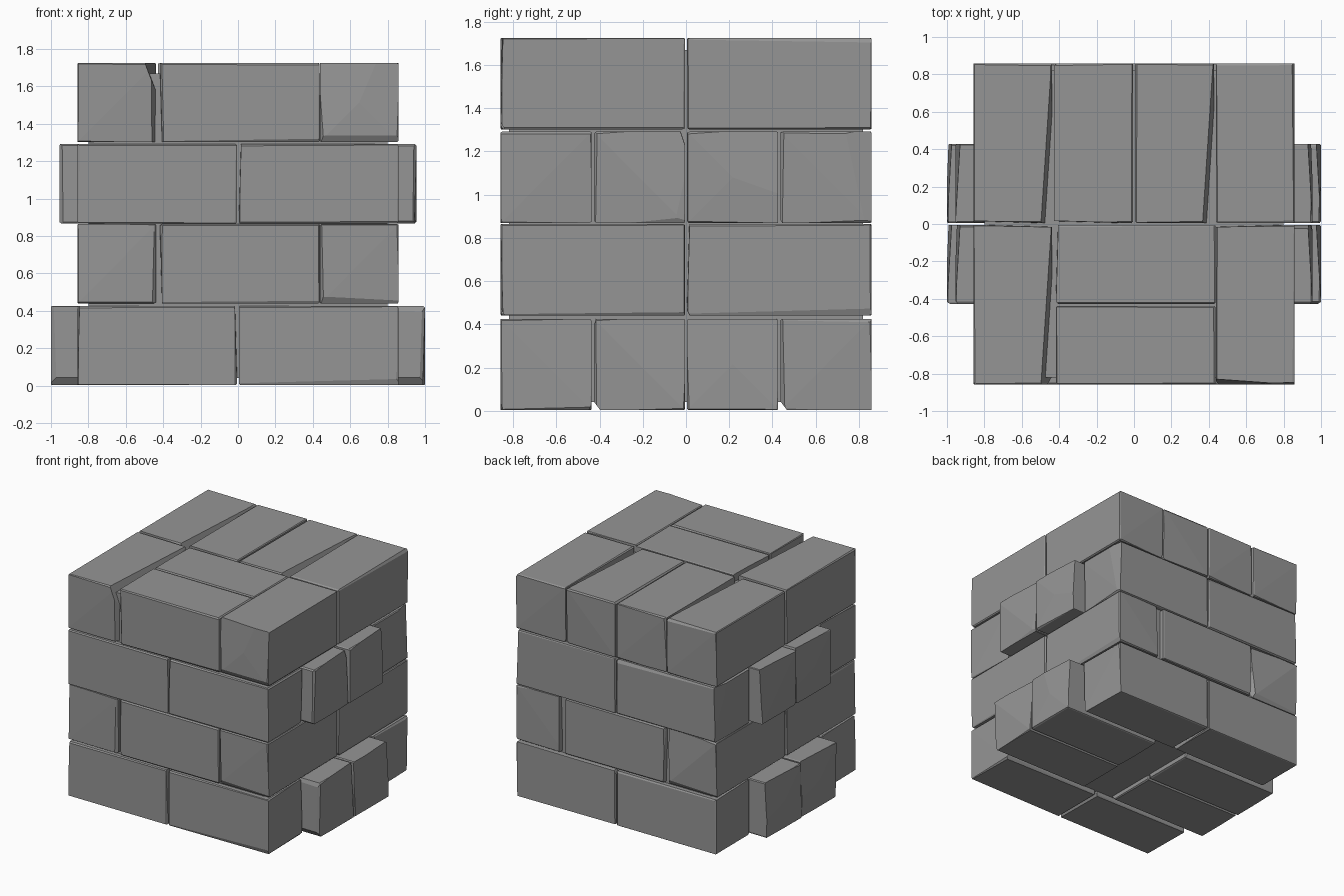
import bpy, bmesh, random
from mathutils import Vector

if "Cube" in bpy.data.objects:
    bpy.data.objects.remove(bpy.data.objects["Cube"])

random.seed(4)
LONG, SHORT, TALL = 0.427, 0.2105, 0.2115      # brick half sizes
P = 0.216                                      # half of the course pitch
LEVEL = [0.2145, 0.652, 1.08, 1.514]           # centre height of each course

STONE = bpy.data.materials.new("dark_stone")
STONE.diffuse_color = (0.3, 0.3, 0.3, 1)
STONE.use_nodes = True
STONE.node_tree.nodes["Principled BSDF"].inputs["Base Color"].default_value = STONE.diffuse_color


def slice_off(bm, a, b, c, outward):
    """Cut the mesh on the plane a-b-c, dropping the outward side."""
    n = (b - a).cross(c - a)
    if n.length < 1e-9:
        return
    n.normalize()
    if n.dot(outward) < 0:
        n = -n
    geom = bm.verts[:] + bm.edges[:] + bm.faces[:]
    cut = bmesh.ops.bisect_plane(bm, geom=geom, dist=1e-5, plane_co=a, plane_no=n,
                                 clear_outer=True)
    edges = [e for e in cut['geom_cut'] if isinstance(e, bmesh.types.BMEdge) and e.is_boundary]
    if edges:
        bmesh.ops.holes_fill(bm, edges=edges, sides=0)


def chip_edge(bm, h, axis, s1, s2, d0, d1, depth):
    """Tapering chamfer along one edge; d0/d1 are widths at its two ends."""
    i, j = [k for k in range(3) if k != axis]
    u, v = Vector(), Vector()
    u[i], v[j] = s1, s2
    start = u * h[i] + v * h[j]
    end = start.copy()
    start[axis], end[axis] = -h[axis], h[axis]
    slice_off(bm, start - u * d0, start - v * depth, end - u * d1, u + v)


def chip_end(bm, h, axis, sgn, s1, s2, d):
    """Tilt half of an end face, split along its diagonal."""
    i, j = [k for k in range(3) if k != axis]

    def corner(a, b, inset=0):
        p = Vector()
        p[axis], p[i], p[j] = sgn * (h[axis] - inset), a * h[i], b * h[j]
        return p
    out = Vector()
    out[axis] = sgn
    slice_off(bm, corner(-s1, s2), corner(s1, -s2), corner(s1, s2, d), out)


def add_object(name, bm, location):
    bmesh.ops.recalc_face_normals(bm, faces=bm.faces)
    me = bpy.data.meshes.new(name)
    bm.to_mesh(me)
    bm.free()
    me.materials.append(STONE)
    ob = bpy.data.objects.new(name, me)
    ob.location = location
    bpy.context.collection.objects.link(ob)


def brick(name, course, x, y, axis, chips=(), ends=()):
    h = [SHORT, SHORT, TALL]
    h[axis] = LONG
    bm = bmesh.new()
    bmesh.ops.create_cube(bm, size=2)
    bmesh.ops.scale(bm, vec=h, verts=bm.verts)
    # large chiselled chips first, then small worn edges
    for c in chips:
        chip_edge(bm, h, *c)
    for e in ends:
        chip_end(bm, h, axis, *e)
    for s in (-1, 1):
        chip_end(bm, h, axis, s, random.choice((-1, 1)), random.choice((-1, 1)), 0.012)
    for a in range(3):
        for s1 in (-1, 1):
            for s2 in (-1, 1):
                r = random.uniform
                chip_edge(bm, h, a, s1, s2, r(.003, .013), r(.003, .013), r(.003, .01))
    add_object(name, bm, (x, y, LEVEL[course]))


# chips: (edge axis, side, side, width at -end, width at +end, depth)
def taper(f):       # long edge worn towards one end, plus that end's upright edge
    w = (.06, .004) if f > 0 else (.004, .06)
    return [(1, f, 1, *w, .16), (2, f, -f, .03, .025, .05)]


def split(f):       # lower end edge broken away
    return [(0, -f, -1, .02, .02, .035), (2, -f, -f, .02, .01, .03)]


# mortar core that closes the joints
core = bmesh.new()
bmesh.ops.create_cube(core, size=2)
bmesh.ops.scale(core, vec=(0.8, 0.82, 0.815), verts=core.verts)
add_object("mortar_core", core, (0, 0, 0.855))

# courses 1 and 3: stretchers along x, inner pairs pushed outwards
for course, out in ((0, 0.573), (2, 0.528)):
    for s in (-1, 1):
        side = "right" if s > 0 else "left"
        for k in (-3, -1, 1, 3):
            inner = abs(k) == 1
            chips = []
            if k in (-1, 3):
                if course == 0:
                    chips = [(0, -1, -1, .03, .03, .04), (2, s, -1, .03, .015, .02)]
                else:
                    chips = [(2, s, -1, .02, .015, .02), (2, s, 1, .005, .02, .03)]
                    if inner:
                        chips.append((0, 1, 1, .01, .02, .03))
            ends = [(s, 1, 1, .025)] if inner else []
            brick(f"course{course + 1}_{side}_brick", course, s * (out if inner else 2 * P),
                  k * P, 0, chips, ends)

# course 2: bricks along y on both sides, stretchers between them
for f in (1, -1):
    brick("course2_side_brick", 1, -3 * f * P, -2 * f * P, 1,
          taper(f) if f < 0 else [(2, 1, -1, .02, .01, .02)])
    brick("course2_side_brick", 1, 3 * f * P, -2 * f * P, 1, split(f),
          [(-f, -f, 1, .03)] if f < 0 else [])
for k in (-3, -1, 1, 3):
    brick("course2_middle_brick", 1, 0.01, k * P, 0)

# course 4: four bricks along y at the back, two flanking two stretchers in front
for k in (-3, -1, 1, 3):
    brick("top_back_brick", 3, k * P, 2 * P, 1, taper(1) if k in (-3, 1) else [])
brick("top_front_left_brick", 3, -3 * P, -2 * P, 1, taper(1))
brick("top_front_right_brick", 3, 3 * P, -2 * P, 1, split(1), [(-1, -1, 1, .03)])
for k in (-3, -1):
    brick("top_middle_brick", 3, 0.01, k * P, 0, [(2, -1, -1, .02, .01, .02)])
